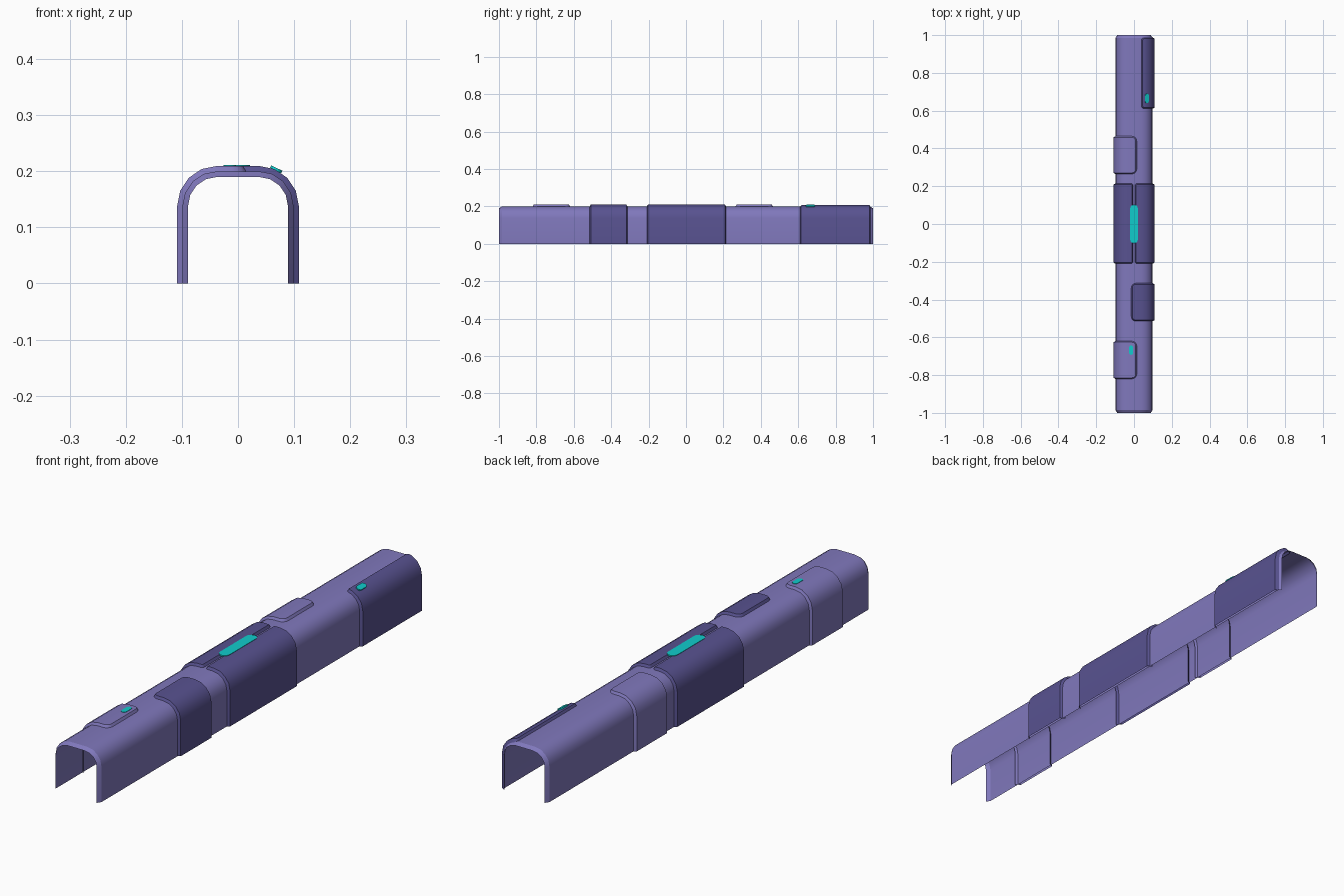
import bpy, bmesh, math
from mathutils import Vector

if "Cube" in bpy.data.objects:
    bpy.data.objects.remove(bpy.data.objects["Cube"])

def material(name, srgb):
    m = bpy.data.materials.new(name)
    m.diffuse_color = [(c / 255 / 12.92 if c < 11 else ((c / 255 + 0.055) / 1.055) ** 2.4) for c in srgb] + [1]
    m.use_nodes = True
    m.node_tree.nodes["Principled BSDF"].inputs["Base Color"].default_value = m.diffuse_color
    return m

LIGHT = material("light violet", (128, 120, 188))
DARK = material("dark violet", (88, 82, 144))
CYAN = material("cyan", (16, 204, 204))

CX, CZ, R = 0.037, 0.138, 0.062   # arch corner centre and radius

def half_arch(off):
    """Half arch from the +x foot to the far end of the flat crown."""
    pts = [Vector((CX + R + off, 0))]
    for i in range(5):
        a = math.radians(22.5 * i)
        pts.append(Vector((CX + (R + off) * math.cos(a), CZ + (R + off) * math.sin(a))))
    pts.append(Vector((-CX, CZ + R + off)))
    return pts

BASE = half_arch(0)
KEYS = [0]
for p, q in zip(BASE, BASE[1:]):
    KEYS.append(KEYS[-1] + (q - p).length)

def arch_point(s, off):
    """Point at distance s up the arch, pushed outward by off."""
    pts = half_arch(off)
    for i in range(len(KEYS) - 1):
        if s <= KEYS[i + 1] + 1e-9:
            return pts[i].lerp(pts[i + 1], (s - KEYS[i]) / (KEYS[i + 1] - KEYS[i]))
    return pts[-1]

def finish(name, bm, mat):
    me = bpy.data.meshes.new(name)
    bm.to_mesh(me)
    bm.free()
    me.materials.append(mat)
    for p in me.polygons:
        p.use_smooth = True
    me.set_sharp_from_angle(angle=math.radians(32))
    ob = bpy.data.objects.new(name, me)
    bpy.context.collection.objects.link(ob)
    return ob

def face_outward(bm, y_mid):
    bm.normal_update()
    for f in bm.faces:
        if f.normal.dot(f.calc_center_median() - Vector((0, y_mid, 0.1))) < 0:
            f.normal_flip()

def bridge(bm, rows):
    for a, b in zip(rows, rows[1:]):
        for i in range(len(a) - 1):
            bm.faces.new((a[i], a[i + 1], b[i + 1], b[i]))

def panel(name, side, y0, y1, x_edge, mat, r=0.03, c=0.011, up=0.0095, down=-0.009):
    """Raised cover on one side, reaching over the crown to x_edge, with a sloped rim."""
    bm = bmesh.new()
    s_end = KEYS[5] + CX - x_edge
    sc = s_end - r
    steps = [(s, 0) for s in KEYS if s < sc - 0.002] + [(sc, math.pi / 2 * k / 4) for k in range(5)]
    rows = []
    for s, a in steps:
        row = []
        for rad, off, sign in ((r, down, 0), (r - c, up, 0), (r - c, up, 1), (r, down, 1)):
            inset = r - rad * math.cos(a)
            p = arch_point(s + rad * math.sin(a), off)
            row.append(bm.verts.new((side * p.x, y1 - inset if sign else y0 + inset, p.y)))
        rows.append(row)
    bridge(bm, rows)
    bm.faces.new(rows[-1])   # rim along the crown edge
    face_outward(bm, (y0 + y1) / 2)
    return finish(name, bm, mat)

# Main arched shell with ends turned inward
bm = bmesh.new()
rows = []
for y, off in ((-1, -0.01), (-0.985, 0), (0.985, 0), (1, -0.01)):
    half = half_arch(off)[:-1]
    prof = half + [Vector((-p.x, p.y)) for p in reversed(half)]
    rows.append([bm.verts.new((p.x, y, p.y)) for p in prof])
bridge(bm, rows)
face_outward(bm, 0)
finish("arched_shell", bm, LIGHT)

# Raised cover panels
panel("center_panel_right", 1, -0.215, 0.22, 0.0, DARK, r=0.016)
panel("center_panel_left", -1, -0.215, 0.22, 0.0, DARK, r=0.016)
panel("back_long_panel", 1, 0.605, 0.993, 0.034, DARK, r=0.02)
panel("front_right_panel", 1, -0.52, -0.308, -0.02, DARK)
panel("back_left_panel", -1, 0.26, 0.47, -0.02, LIGHT)
panel("front_left_panel", -1, -0.825, -0.615, -0.02, LIGHT)

def light_strip(name, loc, width, length, tilt=0, thick=0.005):
    """Thin plate with rounded ends."""
    bm = bmesh.new()
    rad = width / 2
    ring = []
    for end in (1, -1):
        for k in range(7):
            a = math.pi * k / 6
            ring.append((end * rad * math.cos(a), end * (length / 2 - rad + rad * math.sin(a))))
    f = bm.faces.new([bm.verts.new((x, y, -thick / 2)) for x, y in ring])
    ext = bmesh.ops.extrude_face_region(bm, geom=[f])
    bmesh.ops.translate(bm, vec=(0, 0, thick), verts=[v for v in ext["geom"] if isinstance(v, bmesh.types.BMVert)])
    bmesh.ops.recalc_face_normals(bm, faces=bm.faces)
    ob = finish(name, bm, CYAN)
    ob.location = loc
    ob.rotation_euler.y = math.radians(tilt)

# Indicator lights
light_strip("center_light", (0, 0, 0.2085), 0.042, 0.205)
light_strip("back_light", (0.068, 0.665, 0.2035), 0.022, 0.05, 26)
light_strip("front_light", (-0.015, -0.668, 0.2085), 0.022, 0.05)
